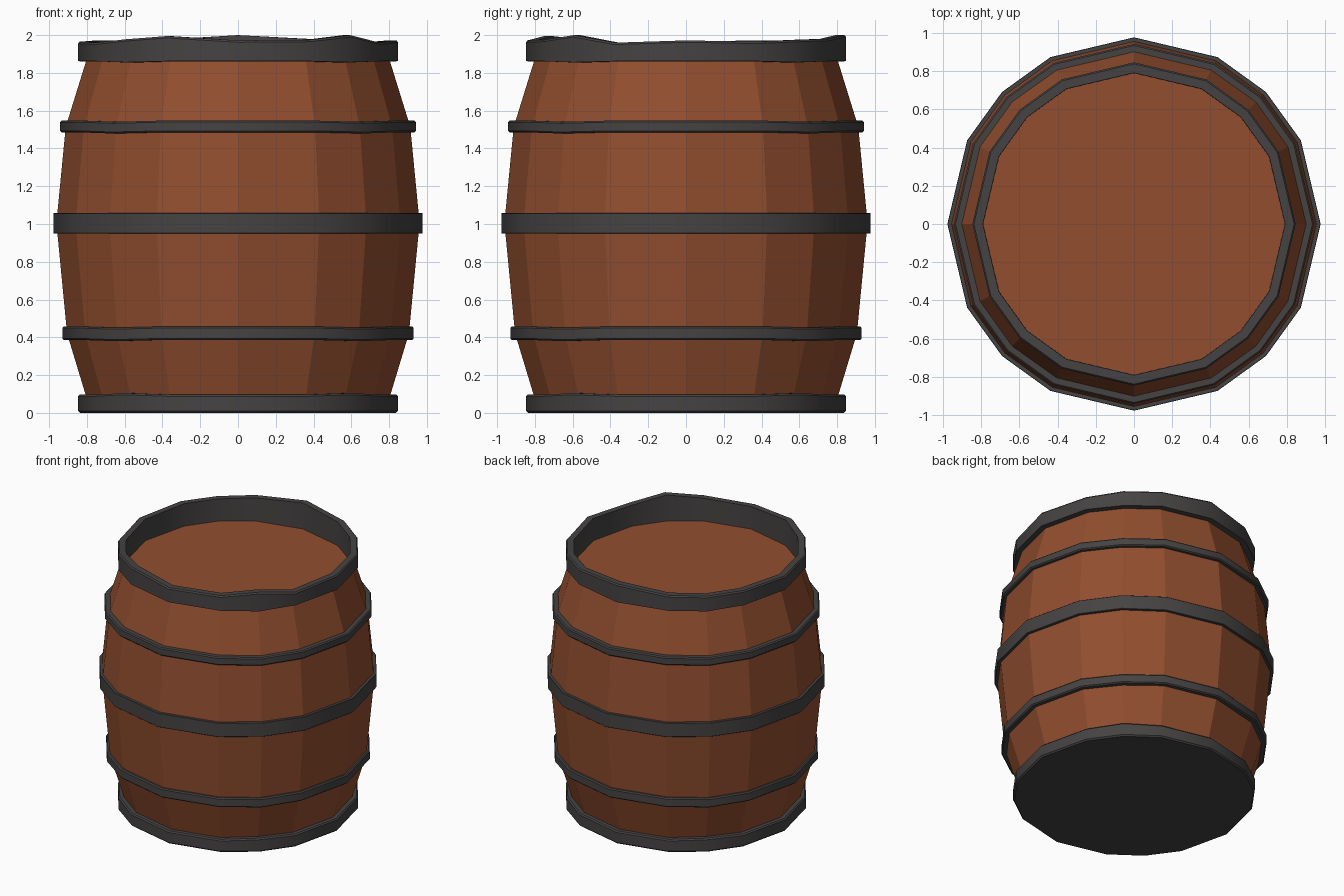
import bpy, bmesh, math

if "Cube" in bpy.data.objects:
    bpy.data.objects.remove(bpy.data.objects["Cube"])


def material(name, rgb):
    m = bpy.data.materials.new(name)
    m.diffuse_color = (*rgb, 1)
    m.use_nodes = True
    m.node_tree.nodes["Principled BSDF"].inputs["Base Color"].default_value = m.diffuse_color
    return m


wood = material("brown wood", (0.285, 0.076, 0.028))
iron = material("dark iron", (0.06, 0.056, 0.055))

# sixteen slightly uneven stave corners, starting at +x
ANGLES = [math.radians(q * 90 + a) for q in range(4) for a in (0, 26.6, 45, 63.4)]
N = len(ANGLES)


def lathe(name, profile, mat, closed=False, cap_start=False, cap_end=False, offset=None, smooth=False):
    """Revolve (radius, z) points around z; offset(point, corner) shifts z."""
    bm = bmesh.new()
    rings = []
    for j, (r, z) in enumerate(profile):
        rings.append([bm.verts.new((r * math.cos(a), r * math.sin(a),
                                    z + (offset(j, i) if offset else 0)))
                      for i, a in enumerate(ANGLES)])
    for j in range(len(rings) if closed else len(rings) - 1):
        a, b = rings[j], rings[(j + 1) % len(rings)]
        for i in range(N):
            k = (i + 1) % N
            bm.faces.new((a[i], a[k], b[k], b[i]))
    if cap_start:
        bm.faces.new(rings[0])
    if cap_end:
        bm.faces.new(rings[-1])
    bmesh.ops.recalc_face_normals(bm, faces=bm.faces)
    me = bpy.data.meshes.new(name)
    bm.to_mesh(me)
    bm.free()
    me.materials.append(mat)
    ob = bpy.data.objects.new(name, me)
    bpy.context.collection.objects.link(ob)
    if smooth:
        bpy.ops.object.select_all(action='DESELECT')
        ob.select_set(True)
        bpy.context.view_layer.objects.active = ob
        bpy.ops.object.shade_smooth_by_angle(angle=math.radians(30))
    return ob


def hoop(name, r_in, r_out, z0, z1, bevel=0.008, offset=None):
    b = bevel
    prof = [(r_in, z0), (r_out - b, z0), (r_out, z0 + b),
            (r_out, z1 - b), (r_out - b, z1), (r_in, z1)]
    return lathe(name, prof, iron, closed=True, offset=offset, smooth=True)


# bulging body with recessed lid
lathe("barrel_body", [(0.785, 0.02), (0.805, 0.09), (0.905, 0.42), (0.957, 0.96),
                      (0.957, 1.05), (0.912, 1.515), (0.805, 1.86), (0.795, 1.80)],
      wood, cap_start=True, cap_end=True)


# small wobble of hand-made hoops: diagonal corners sit lower
def wobble(j, i):
    return -0.006 if i % 4 == 2 else 0


hoop("lower_hoop", 0.87, 0.930, 0.386, 0.457, 0.008, wobble)
hoop("middle_hoop", 0.93, 0.978, 0.95, 1.057, 0.002)
hoop("upper_hoop", 0.88, 0.943, 1.485, 1.547, 0.008, wobble)

# bottom hoop with closed iron base
lathe("bottom_hoop", [(0.837, 0.0), (0.847, 0.01), (0.847, 0.088), (0.838, 0.097), (0.78, 0.097)],
      iron, cap_start=True, offset=lambda j, i: 0.008 if j > 1 and i % 4 == 2 else 0, smooth=True)

# top rim with an uneven upper edge
RIM = [1.972, 1.965, 1.975, 1.98, 2.0, 1.977, 1.97, 1.972,
       1.965, 1.96, 1.978, 1.995, 1.972, 1.975, 2.0, 1.96]


def rim_offset(j, i):
    if j in (0, 1, 2):
        return wobble(j, i)
    return RIM[i] - 1.97


lathe("top_rim", [(0.79, 1.785), (0.80, 1.86), (0.847, 1.862), (0.847, 1.96), (0.839, 1.97), (0.792, 1.97)],
      iron, closed=True, offset=rim_offset, smooth=True)
